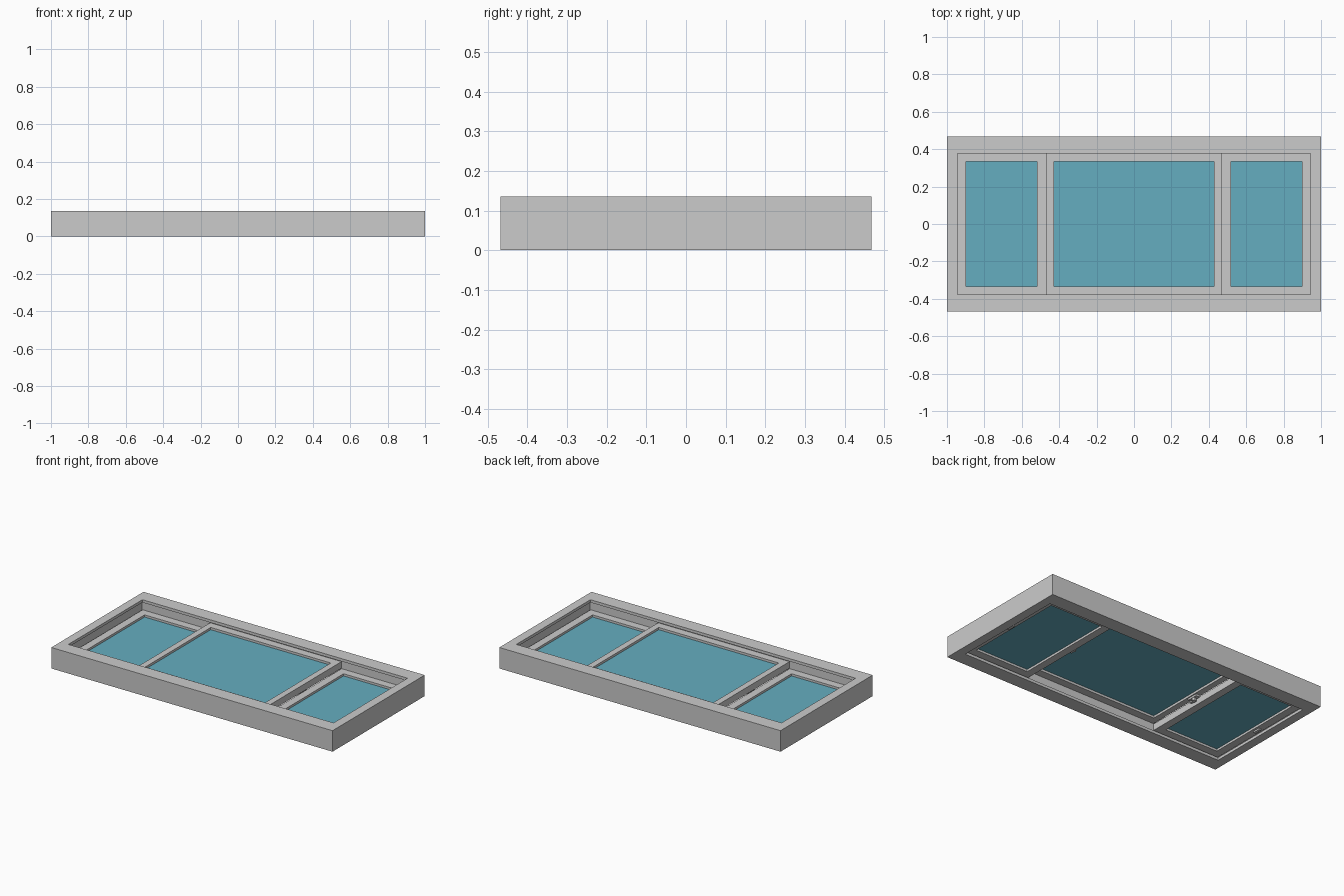
import bpy, bmesh
from mathutils import Matrix

if "Cube" in bpy.data.objects:
    bpy.data.objects.remove(bpy.data.objects["Cube"])

glass_mat = bpy.data.materials.new("glass_blue")
glass_mat.diffuse_color = (0.13, 0.42, 0.53, 1)
glass_mat.use_nodes = True
glass_mat.node_tree.nodes["Principled BSDF"].inputs["Base Color"].default_value = glass_mat.diffuse_color


def finish(name, bm, mat=None):
    bmesh.ops.recalc_face_normals(bm, faces=bm.faces)
    me = bpy.data.meshes.new(name)
    bm.to_mesh(me)
    bm.free()
    ob = bpy.data.objects.new(name, me)
    bpy.context.collection.objects.link(ob)
    if mat:
        me.materials.append(mat)
    return ob


def box(name, x0, x1, y0, y1, z0, z1, mat=None):
    bm = bmesh.new()
    m = (Matrix.Translation(((x0 + x1) / 2, (y0 + y1) / 2, (z0 + z1) / 2))
         @ Matrix.Diagonal((x1 - x0, y1 - y0, z1 - z0, 1)))
    bmesh.ops.create_cube(bm, size=1, matrix=m)
    return finish(name, bm, mat)


def ring(name, cx, profile):
    """Sweep a closed profile of (half_x, half_y, z) around a rectangle."""
    bm = bmesh.new()
    loops = [[bm.verts.new((cx + sx * hx, sy * hy, z))
              for sx, sy in ((-1, -1), (1, -1), (1, 1), (-1, 1))]
             for hx, hy, z in profile]
    for a, b in zip(loops, loops[1:] + loops[:1]):
        for i in range(4):
            j = (i + 1) % 4
            bm.faces.new((a[i], a[j], b[j], b[i]))
    return finish(name, bm)


def sash(name, cx, hx, z0, z1, gx):
    hy, gy = 0.384, 0.333
    ring(name + "_sash", cx, [(hx, hy, z0), (hx, hy, z1), (gx, gy, z1), (gx, gy, z0)])
    zm = (z0 + z1) / 2
    box(name + "_glass", cx - gx, cx + gx, -gy, gy, zm - 0.007, zm + 0.007, glass_mat)


def knob(name, x, y, z, r, depth):
    bm = bmesh.new()
    bmesh.ops.create_cone(bm, cap_ends=True, segments=16, radius1=r, radius2=r,
                          depth=depth, matrix=Matrix.Translation((x, y, z)))
    return finish(name, bm)


# outer frame with a channel between upper and lower lips
OX, OY, H = 1.0, 0.468, 0.135
IX, IY, G = 0.943, 0.376, 0.01
ring("outer_frame", 0, [
    (OX, OY, 0), (OX, OY, H), (IX, IY, H), (IX, IY, H - 0.018),
    (IX + G, IY + G, H - 0.018), (IX + G, IY + G, 0.018),
    (IX, IY, 0.018), (IX, IY, 0)])

# raised centre sash and two lower side sashes
sash("centre", 0, 0.467, 0.068, 0.111, 0.427)
for side, s in (("left", -1), ("right", 1)):
    sash(side, s * 0.7075, 0.2395, 0.024, 0.066, 0.19)

    # latch under the centre sash stile
    xs = sorted((s * 0.434, s * 0.462))
    box(side + "_latch_plate", *xs, -0.035, 0.035, 0.056, 0.069)
    knob(side + "_latch_knob", s * 0.448, 0, 0.05, 0.013, 0.022)
    xs = sorted((s * 0.441, s * 0.455))
    box(side + "_latch_lever", *xs, -0.03, 0.015, 0.038, 0.048)

    # small pull under the outer stile of the side sash
    xs = sorted((s * 0.912, s * 0.928))
    box(side + "_pull", *xs, -0.025, 0.025, 0.014, 0.025)
